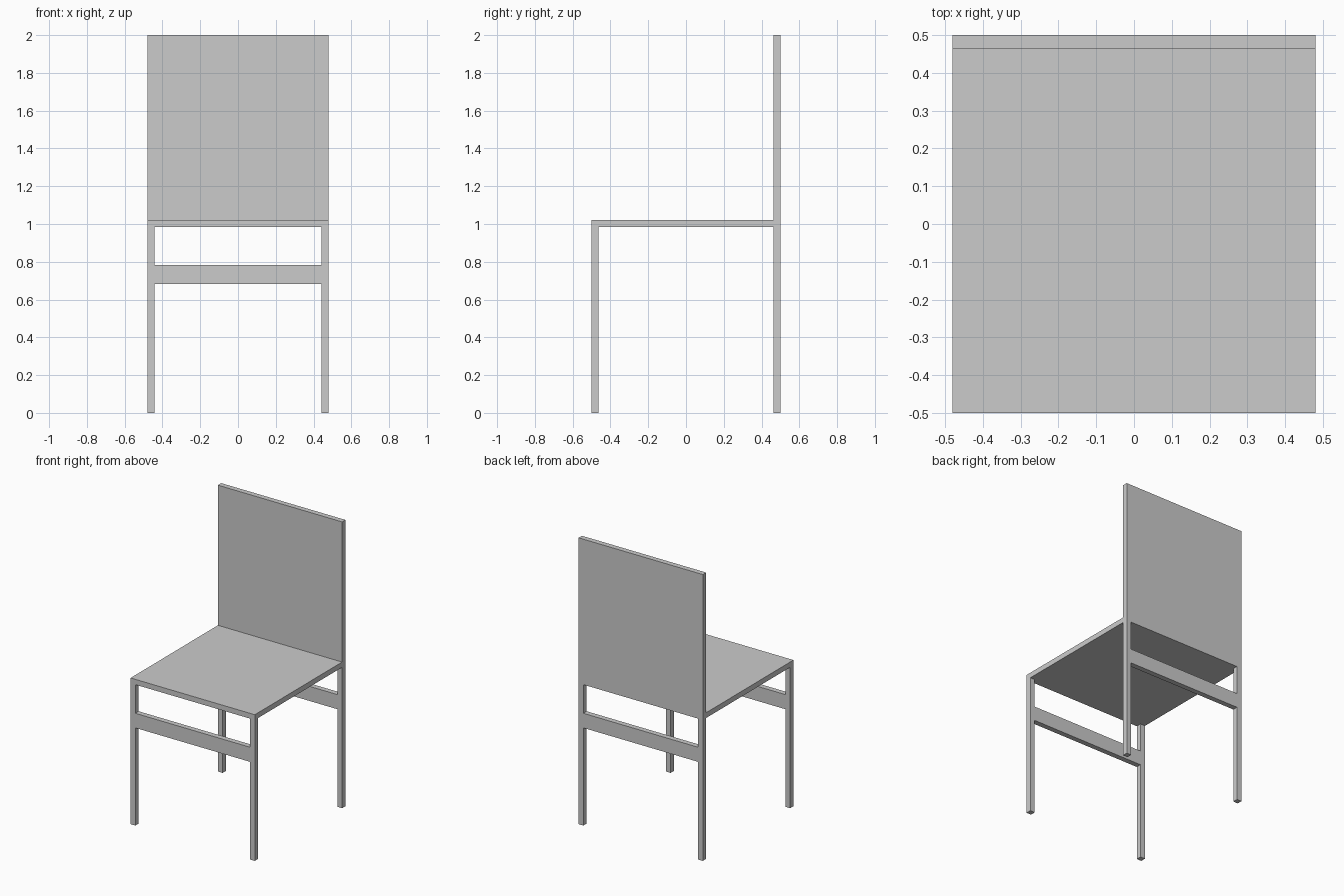
import bpy

if "Cube" in bpy.data.objects:
    bpy.data.objects.remove(bpy.data.objects["Cube"])

W, D, T = 0.48, 0.5, 0.037          # half width, half depth, board thickness
SEAT_LOW, SEAT_TOP = 0.984, 1.021


def box(name, x, y, z):
    """Box spanning the given (min, max) ranges."""
    bpy.ops.mesh.primitive_cube_add(size=1, location=[sum(r) / 2 for r in (x, y, z)])
    ob = bpy.context.object
    ob.name = name
    ob.scale = [r[1] - r[0] for r in (x, y, z)]
    bpy.ops.object.transform_apply(location=False, rotation=False, scale=True)


# Seat and backrest
box("seat", (-W, W), (-D, D), (SEAT_LOW, SEAT_TOP))
box("backrest", (-W, W), (D - T, D), (SEAT_TOP, 2.0))

# Legs and cross rails, front and back
for end, y in (("front", (-D, -D + T)), ("back", (D - T, D))):
    box(end + "_left_leg", (-W, -W + T), y, (0, SEAT_LOW))
    box(end + "_right_leg", (W - T, W), y, (0, SEAT_LOW))
    box(end + "_rail", (-W + T, W - T), y, (0.682, 0.784))
